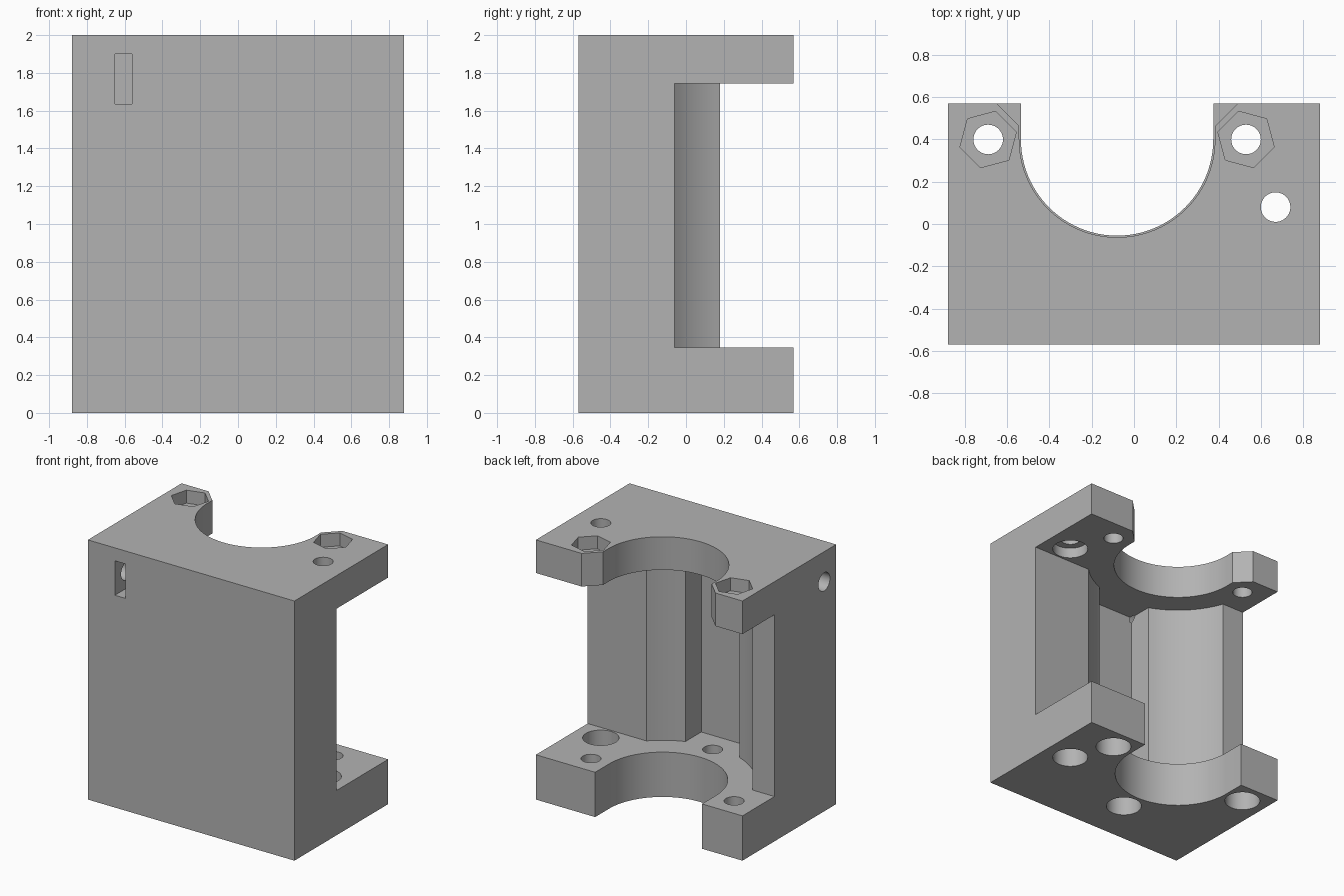
import bpy, bmesh, math
from mathutils import Matrix, Vector

cube = bpy.data.objects.get("Cube")
if cube:
    bpy.data.objects.remove(cube, do_unlink=True)

grey = bpy.data.materials.new("plain grey")
grey.use_nodes = True
colour = (0.45, 0.45, 0.45, 1)
grey.diffuse_color = colour
grey.node_tree.nodes["Principled BSDF"].inputs["Base Color"].default_value = colour


def prism(name, outline, z0, z1):
    """Extrude a flat outline from z0 up to z1."""
    bm = bmesh.new()
    face = bm.faces.new([bm.verts.new((x, y, z0)) for x, y in outline])
    top = bmesh.ops.extrude_face_region(bm, geom=[face])["geom"]
    verts = [v for v in top if isinstance(v, bmesh.types.BMVert)]
    bmesh.ops.translate(bm, verts=verts, vec=(0, 0, z1 - z0))
    bmesh.ops.recalc_face_normals(bm, faces=bm.faces)
    mesh = bpy.data.meshes.new(name)
    bm.to_mesh(mesh)
    bm.free()
    mesh.materials.append(grey)
    obj = bpy.data.objects.new(name, mesh)
    bpy.context.collection.objects.link(obj)
    return obj


def arc(cx, cy, r, start, end, steps):
    return [(cx + r * math.cos(math.radians(start + (end - start) * i / steps)),
             cy + r * math.sin(math.radians(start + (end - start) * i / steps)))
            for i in range(steps + 1)]


def disc(x, y, r, sides=40, turn=0):
    return arc(x, y, r, turn, turn + 360, sides)[:-1]


def rect(x0, y0, x1, y1):
    return [(x0, y0), (x1, y0), (x1, y1), (x0, y1)]


# Main dimensions
W, D, H = 0.88, 0.57, 2.0
FLOOR, CEIL = 0.345, 1.745
CX, CY = -0.08, 0.40
R_MID, SLOT, SLOT_Y = 0.65, 0.23, -0.40
RIGHT_Y, LEFT_Y = -0.06, 0.18
HOLE, BIG = 0.07, 0.127
OUT = 0.1

body = prism("motor_mount_body", rect(-W, -D, W, D), 0, H)
cutters = []


def cut(name, outline, z0, z1):
    obj = prism(name, outline, z0, z1)
    cutters.append(obj)
    return obj


# Open middle: round pocket, stepped side walls and a narrow front slot
a_left = 180 + math.degrees(math.asin((CY - LEFT_Y) / R_MID))
a_slot = math.degrees(math.acos(SLOT / R_MID))
a_right = 360 - math.degrees(math.asin((CY - RIGHT_Y) / R_MID))
pocket = [(-W - OUT, D + OUT), (-W - OUT, LEFT_Y)]
pocket += arc(CX, CY, R_MID, a_left, 180 + a_slot, 16)
pocket += [(CX - SLOT, SLOT_Y), (CX + SLOT, SLOT_Y)]
pocket += arc(CX, CY, R_MID, 360 - a_slot, a_right, 10)
pocket += [(W + OUT, RIGHT_Y), (W + OUT, D + OUT)]
cut("middle_pocket", pocket, FLOOR, CEIL)

# Half-round bores through the two flanges, the upper one chamfered
mid_z = (FLOOR + CEIL) / 2
lower = arc(CX, CY, 0.455, 180, 360, 48)
cut("lower_bore", lower + [(CX + 0.455, D + OUT), (CX - 0.455, D + OUT)],
    -OUT, FLOOR + OUT)
r, flare = 0.463, 0.107 + OUT
upper = arc(CX, CY, r, 180, 360, 48)
upper += [(CX + r, 0.463), (CX + r + flare, 0.463 + flare),
          (CX - r - flare, 0.463 + flare), (CX - r, 0.463)]
cut("upper_bore", upper, CEIL - OUT, H + OUT)

# Bolt holes with nut pockets above and round counterbores below
for x, turn in ((-0.69, 15), (0.53, 45)):
    cut("bolt_hole", disc(x, CY, HOLE), -OUT, H + OUT)
    cut("nut_pocket", disc(x, CY, 0.138, 6, turn), H - 0.1, H + OUT)
    cut("bolt_counterbore", disc(x, CY, BIG), -OUT, 0.2)
cut("slot_hole", disc(CX, -0.21, HOLE), -OUT, FLOOR + OUT)
cut("slot_counterbore", disc(CX, -0.21, BIG), -OUT, 0.2)

# Rod hole on the right-hand side
cut("rod_hole", disc(0.67, 0.08, HOLE), mid_z, H + OUT)
cut("rod_clearance", disc(0.67, 0.08, BIG), -OUT, CEIL + 0.08)

# Side screw hole and the nut trap reached from the front
screw = cut("side_screw_hole", disc(0, 0, HOLE), -W - OUT, -0.30)
screw.data.transform(Matrix.Translation(Vector((0, -0.425, 1.768)))
                     @ Matrix.Rotation(math.pi / 2, 4, "Y"))
cut("nut_trap", rect(-0.65, -D - OUT, -0.56, -0.31), 1.635, 1.90)

# Carve the body, then drop the cutters
bpy.ops.object.select_all(action="DESELECT")
body.select_set(True)
bpy.context.view_layer.objects.active = body
for obj in cutters:
    mod = body.modifiers.new(obj.name, "BOOLEAN")
    mod.operation = "DIFFERENCE"
    mod.solver = "EXACT"
    mod.object = obj
    bpy.ops.object.modifier_apply(modifier=mod.name)
    bpy.data.objects.remove(obj, do_unlink=True)
bpy.ops.object.shade_smooth_by_angle(angle=math.radians(25))
